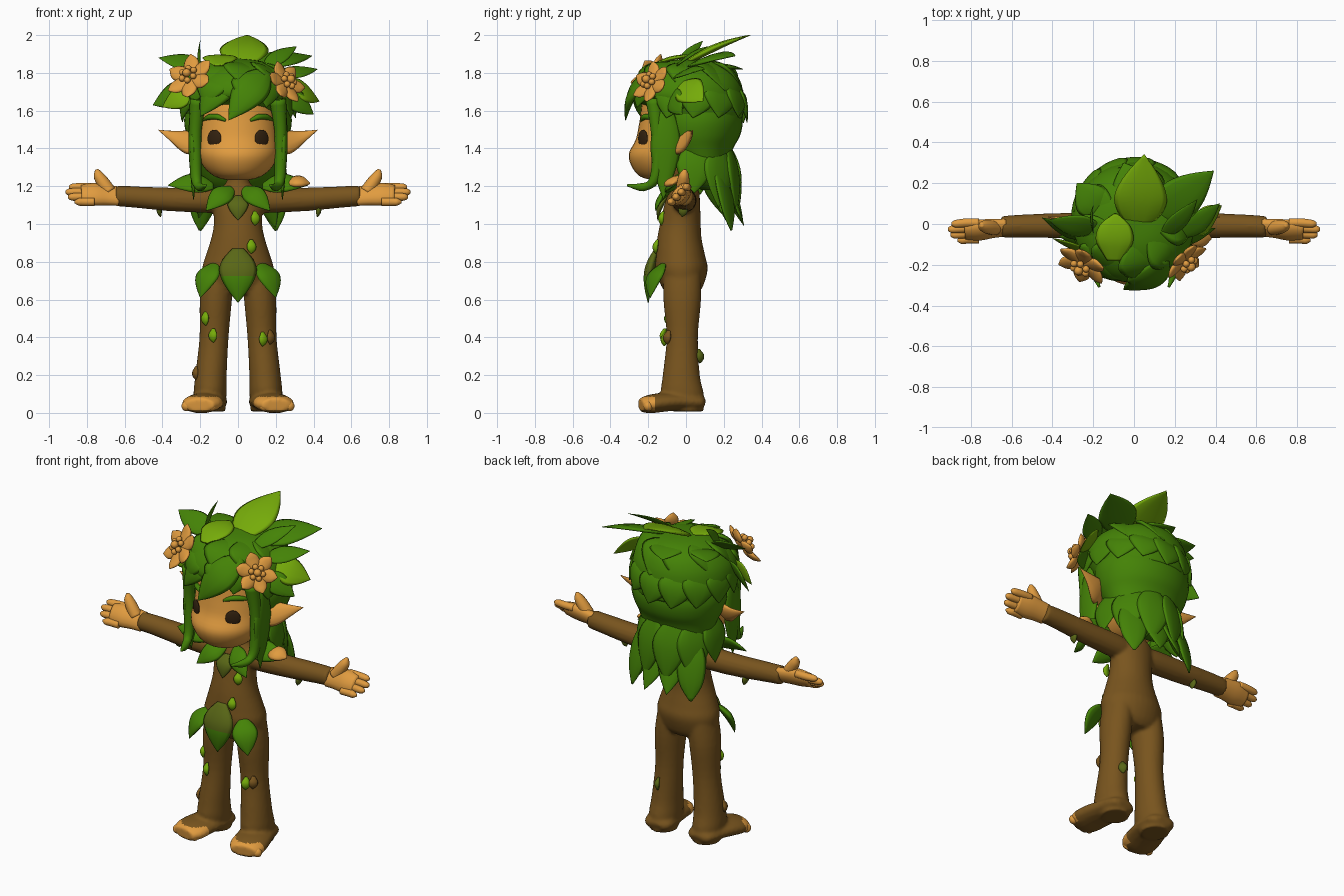
import bpy, bmesh, random
from math import sin, cos, pi, radians
from mathutils import Vector as V

random.seed(4)
if "Cube" in bpy.data.objects:
    bpy.data.objects.remove(bpy.data.objects["Cube"])


def material(name, r, g, b):
    m = bpy.data.materials.new(name)
    m.use_nodes = True
    m.diffuse_color = (r, g, b, 1)
    m.node_tree.nodes["Principled BSDF"].inputs["Base Color"].default_value = (r, g, b, 1)
    return m


GREEN = material("leaf green", .058, .225, .002)
LIME = material("light leaf", .18, .41, .003)
MOSS = material("moss", .1, .135, .008)
BARK = material("bark brown", .19, .09, .013)
SKIN = material("tan", .75, .33, .05)
DARK = material("eye dark", .033, .016, .005)


def finish(name, bm, mat):
    bmesh.ops.recalc_face_normals(bm, faces=bm.faces)
    me = bpy.data.meshes.new(name)
    bm.to_mesh(me)
    bm.free()
    me.materials.append(mat)
    me.shade_smooth()
    ob = bpy.data.objects.new(name, me)
    bpy.context.scene.collection.objects.link(ob)
    return ob


def loft(name, secs, mat, n=16, steps=4):
    """Skin elliptical sections (centre, u, v) with a smooth spline between them."""
    def spline(a, b, c, d, t):
        return b + (c - a) * t / 2 + (a * 2 - b * 5 + c * 4 - d) * t * t / 2 + (b * 3 - a - c * 3 + d) * t ** 3 / 2
    fine = []
    last = len(secs) - 1
    for i in range(last):
        four = [secs[max(0, min(last, i + k))] for k in (-1, 0, 1, 2)]
        fine += [[spline(*p, j / steps) for p in zip(*four)] for j in range(steps)]
    fine.append(secs[-1])
    bm = bmesh.new()
    rings = [[bm.verts.new(c + u * cos(2 * pi * k / n) + v * sin(2 * pi * k / n))
              for k in range(n)] for c, u, v in fine]
    for a, b in zip(rings, rings[1:]):
        for k in range(n):
            bm.faces.new((a[k], a[k - 1], b[k - 1], b[k]))
    bm.faces.new(rings[0])
    bm.faces.new(rings[-1])
    return finish(name, bm, mat)


def column(name, rows, mat, n=32):
    return loft(name, [(V((x, y, z)), V((rx, 0, 0)), V((0, ry, 0)))
                       for z, x, y, rx, ry in rows], mat, n)


def tube(name, rows, mat, flat=1, up=(0, 1, 0), n=14):
    pts = [V(r[:3]) for r in rows]
    secs = []
    for i, r in enumerate(rows):
        d = pts[min(i + 1, len(pts) - 1)] - pts[max(i - 1, 0)]
        u = d.cross(V(up)).normalized()
        secs.append((pts[i], u * r[3], u.cross(d).normalized() * r[3] * flat))
    return loft(name, secs, mat, n)


POINTED = (.3, .8, 1, .85, .5, .02)
ROUND = (.35, .7, 1, 1, .75, .1)
EAR = (.8, 1, .85, .55, .28, .03)


def leaf(name, base, tip, width, mat=GREEN, normal=(0, 0, 1), bend=.1, shape=POINTED, thick=.13):
    base, tip = V(base), V(tip)
    d = tip - base
    u = d.cross(V(normal)).normalized()
    nrm = u.cross(d).normalized()
    last = len(shape) - 1
    secs = [(base + d * i / last + nrm * bend * d.length * sin(pi * i / last),
             u * width / 2 * w, nrm * width * thick * (w + .1)) for i, w in enumerate(shape)]
    return loft(name, secs, mat, 10, 3)


def ball(name, c, scale, mat, turn=0):
    bm = bmesh.new()
    bmesh.ops.create_uvsphere(bm, u_segments=20, v_segments=12, radius=1)
    ob = finish(name, bm, mat)
    ob.location, ob.scale, ob.rotation_euler = c, scale, (0, 0, turn)
    return ob


# Bark body: torso, legs, feet and arms fused into one skin
parts = [column("body", [
    (.63, 0, -.02, .13, .08), (.67, 0, -.02, .175, .11), (.76, 0, -.025, .19, .14),
    (.83, 0, -.03, .172, .132), (.92, 0, -.035, .143, .118), (1.0, 0, -.03, .128, .108),
    (1.1, 0, -.02, .13, .095), (1.17, 0, -.01, .115, .08), (1.22, 0, -.01, .062, .062),
    (1.32, 0, -.01, .055, .055)], BARK)]
for s in (-1, 1):
    parts.append(column("leg", [
        (.008, s * .145, .01, .078, .082), (.1, s * .148, -.018, .087, .112), (.2, s * .143, -.025, .083, .098),
        (.4, s * .127, -.02, .077, .083), (.6, s * .117, -.02, .085, .1), (.75, s * .1, -.02, .08, .1)], BARK))
    parts.append(tube("foot", [
        (s * .14, .098, .045, .05), (s * .142, .07, .055, .085), (s * .158, -.03, .06, .1),
        (s * .18, -.12, .056, .108), (s * .195, -.19, .047, .106), (s * .205, -.24, .04, .08)],
        BARK, .47, (0, 0, 1)))
    parts.append(tube("arm", [
        (s * .06, -.01, 1.12, .06), (s * .15, -.01, 1.125, .067), (s * .35, -.008, 1.13, .063),
        (s * .55, -.01, 1.143, .057), (s * .65, -.015, 1.148, .054)], BARK))
bpy.ops.object.select_all(action="DESELECT")
for p in parts:
    p.select_set(True)
body = bpy.context.view_layer.objects.active = parts[0]
bpy.ops.object.join()
fuse = body.modifiers.new("fuse", "REMESH")
fuse.mode, fuse.voxel_size = "VOXEL", .01
relax = body.modifiers.new("relax", "SMOOTH")
relax.iterations = 5
skin = bpy.data.meshes.new_from_object(body.evaluated_get(bpy.context.evaluated_depsgraph_get()))
body.modifiers.clear()
body.data = skin
skin.materials.clear()
skin.materials.append(BARK)
skin.materials.append(SKIN)
skin.shade_smooth()
for f in skin.polygons:
    f.material_index = int(f.center.y < -.165 and .015 < f.center.z < .085)

# Head with full cheeks
column("head", [
    (1.232, 0, -.12, .05, .05), (1.25, 0, -.12, .12, .12), (1.3, 0, -.1, .18, .185),
    (1.37, 0, -.09, .212, .213), (1.45, 0, -.06, .215, .205), (1.55, 0, -.05, .207, .195),
    (1.68, 0, -.03, .19, .19), (1.76, 0, -.02, .1, .1)], SKIN)

for s, side in ((1, "left"), (-1, "right")):
    # Face details and ears
    ball(side + "_eye", (s * .125, -.228, 1.452), (.043, .012, .047), DARK, s * radians(33))
    tube(side + "_brow", [(s * .065, -.236, 1.548, .007), (s * .11, -.22, 1.567, .015),
                          (s * .155, -.182, 1.565, .014), (s * .185, -.135, 1.548, .004)], GREEN)
    leaf(side + "_ear", (s * .2, -.05, 1.42), (s * .42, .035, 1.497), .14, SKIN,
         (s * .3, -1, .45), -.08, EAR, .16)

    # Toes
    for k in range(4):
        ball(side + "_toe", (s * (.14 + .044 * k), -.224 + .008 * k, .036), (.027, .025, .027), SKIN)

    # Hands
    tube(side + "_palm", [(s * .63, -.018, 1.147, .058), (s * .69, -.022, 1.153, .062),
                          (s * .76, -.03, 1.158, .068), (s * .83, -.035, 1.157, .055)], SKIN, .6, (0, .8, -.6))
    for k, reach in enumerate((.895, .912, .9, .865)):
        y, z = .006 - .027 * k, 1.195 - .026 * k
        tube(side + "_finger", [(s * .76, y, z, .022), (s * .82, y, z, .022),
                                (s * (reach - .02), y - .005, z, .019), (s * reach, y - .005, z, .007)], SKIN)
    tube(side + "_thumb", [(s * .68, -.02, 1.17, .036), (s * .715, -.015, 1.22, .034),
                           (s * .74, -.01, 1.26, .026), (s * .748, -.005, 1.288, .009)], SKIN)

    # Curling side locks and broad hair tips behind the shoulders
    tube(side + "_lock", [(s * .21, -.17, 1.66, .045), (s * .225, -.155, 1.5, .033),
                          (s * .225, -.15, 1.35, .032), (s * .22, -.17, 1.23, .027),
                          (s * .2, -.23, 1.195, .022), (s * .17, -.31, 1.205, .006)], GREEN)
    leaf(side + "_side_hair", (s * .245, -.1, 1.62), (s * .235, -.12, 1.13), .16, GREEN, (s, 0, 0), 0)
    leaf(side + "_back_hair", (s * .15, .15, 1.36), (s * .2, .24, .965), .16, GREEN, (s * .5, 1, 0), .03, ROUND, .1)

    # Collar, shoulder and hip leaves
    leaf(side + "_collar", (s * .03, -.07, 1.19), (s * .17, -.16, 1.07), .12, GREEN, (0, -1, .6))
    leaf(side + "_shoulder_leaf", (s * .13, -.045, 1.2), (s * .37, -.06, 1.205), .13, GREEN, (0, -1, .8))
    leaf(side + "_hip_leaf", (s * .12, -.12, .79), (s * .2, -.19, .61), .145, GREEN, (s * .7, -1, .2))

leaf("chest_leaf", (0, -.1, 1.15), (0, -.15, 1.02), .11, MOSS, (0, -1, 0))

# Loin leaf fading into moss at its upper end
loin = leaf("loin_leaf", (0, -.155, .87), (0, -.2, .585), .2, GREEN, (0, -1, 0), .07)
loin.data.materials.append(MOSS)
for f in loin.data.polygons:
    f.material_index = int(f.center.z > .72)
leaf("shoulder_mushroom", (.25, -.06, 1.215), (.38, -.07, 1.215), .1, SKIN, (0, -.5, 1), .1, ROUND, .2)

# Little leaves growing from the bark
for x, y, z, m in ((.09, -.12, 1.03, LIME), (.07, -.15, .88, LIME), (-.17, -.085, .5, LIME),
                   (-.13, -.11, .41, LIME), (.13, -.105, .39, LIME), (.17, -.09, .4, BARK),
                   (-.22, -.05, .21, BARK), (.14, .065, .3, MOSS), (.42, -.01, 1.075, MOSS),
                   (-.41, .01, 1.075, MOSS)):
    leaf("sprout", (x, y, z + .037), (x, y - .01 * (1 if y < 0 else -1), z - .037), .05, m,
         (x * .5, y, 0), .1, ROUND, .25)

# Hair masses
column("hair_cap", [
    (1.56, 0, .065, .27, .235), (1.62, 0, .045, .29, .262), (1.68, 0, .01, .3, .295),
    (1.75, 0, .01, .28, .28), (1.815, 0, .02, .225, .23), (1.86, 0, .03, .13, .14),
    (1.875, 0, .03, .02, .02)], GREEN)
column("hair_back", [
    (1.18, 0, .13, .12, .05), (1.23, 0, .115, .18, .09), (1.32, 0, .09, .215, .135),
    (1.4, 0, .07, .245, .18), (1.47, 0, .065, .272, .222), (1.55, 0, .065, .285, .235),
    (1.64, 0, .06, .27, .22)], GREEN)


def leaf_row(name, angles, r0, z0, r1, z1, width, cy=.02, bend=.1, lift=0.0, thick=.09):
    """Leaves hung around the head; angle 0 points to the back, lift raises the tips at the sides."""
    for a in angles:
        d = V((sin(radians(a)), cos(radians(a)), 0))
        e = V((sin(radians(a + 8)), cos(radians(a + 8)), 0))
        o = V((0, cy, 0))
        z = z1 + random.uniform(-.02, .02) + lift * (1 - d.y)
        leaf(name, o + d * r0 + V((0, 0, z0)), o + e * r1 + V((0, 0, z)), width, GREEN,
             d + V((0, 0, .3)), bend, POINTED, thick)


leaf_row("nape_leaf", range(-88, 85, 34), .2, 1.42, .255, 1.07, .2, .03, .03, .1)
leaf_row("nape_tip", range(-54, 40, 30), .15, 1.3, .285, .98, .17, .03, .01, .05)
leaf_row("rim_leaf", range(-110, 111, 27), .24, 1.74, .305, 1.55, .2, .02, .07)
leaf_row("fringe_leaf", (142, 164, 208, 226), .2, 1.79, .3, 1.63, .19, 0, .13)
leaf_row("crown_leaf", range(0, 360, 40), .1, 1.85, .295, 1.69, .28, .01, .12, 0, .06)
leaf("front_sweep", (.15, -.18, 1.81), (-.05, -.32, 1.55), .19, GREEN, (0, -1, .3), .1)
leaf("front_sweep", (-.02, -.18, 1.8), (-.2, -.24, 1.57), .18, GREEN, (-.4, -1, .3), .1)

# Leaf crown
for base, tip, w, m, nrm in (
        ((.02, -.02, 1.84), (.05, .34, 2.0), .26, LIME, (0, -.4, 1)),
        ((.1, .03, 1.84), (.39, .26, 1.89), .22, GREEN, (0, -.4, 1)),
        ((.14, -.06, 1.83), (.31, .12, 1.94), .1, GREEN, (.3, -.5, 1)),
        ((.22, -.06, 1.78), (.42, .1, 1.82), .12, GREEN, (0, -.7, 1)),
        ((-.17, -.02, 1.82), (-.42, .02, 1.88), .14, GREEN, (0, -.8, 1)),
        ((-.2, -.04, 1.84), (-.2, .09, 1.97), .06, GREEN, (-1, -.3, 0)),
        ((-.15, .05, 1.82), (-.28, .2, 1.83), .18, GREEN, (0, -.2, 1)),
        ((-.25, -.06, 1.72), (-.45, .03, 1.63), .15, GREEN, (0, -1, .6)),
        ((-.24, -.12, 1.7), (-.4, -.07, 1.62), .12, LIME, (0, -1, .4)),
        ((.27, -.03, 1.74), (.43, .09, 1.65), .17, LIME, (.8, -.4, .6)),
        ((.24, -.08, 1.7), (.4, -.02, 1.58), .13, GREEN, (.2, -1, .6)),
        ((.03, .08, 1.83), (-.05, .3, 1.82), .22, GREEN, (0, .1, 1))):
    leaf("crown_leaf_large", base, tip, w, m, nrm, .04, POINTED, .07)
leaf("crown_round_leaf", (-.1, -.18, 1.84), (-.09, .05, 1.89), .18, LIME, (0, -.2, 1), .06, ROUND, .06)

# Blossoms: six petals round a ball with small stamens
for name, c, n, r in (("left_blossom", (.255, -.185, 1.75), (.75, -.75, .5), .12),
                      ("right_blossom", (-.255, -.2, 1.78), (-.5, -.85, .6), .135)):
    c, n = V(c), V(n).normalized()
    a = n.cross(V((0, 0, 1))).normalized()
    b = a.cross(n)
    for k in range(6):
        d = a * cos(k * pi / 3 + .3) + b * sin(k * pi / 3 + .3)
        leaf(name + "_petal", c + d * r * .1, c + d * r + n * .01, r * .66, SKIN, n, -.1, ROUND, .17)
        ball(name + "_stamen", c + d * r * .28 + n * .025, (.017,) * 3, SKIN)
    ball(name + "_heart", c + n * .04, (.022,) * 3, SKIN)
